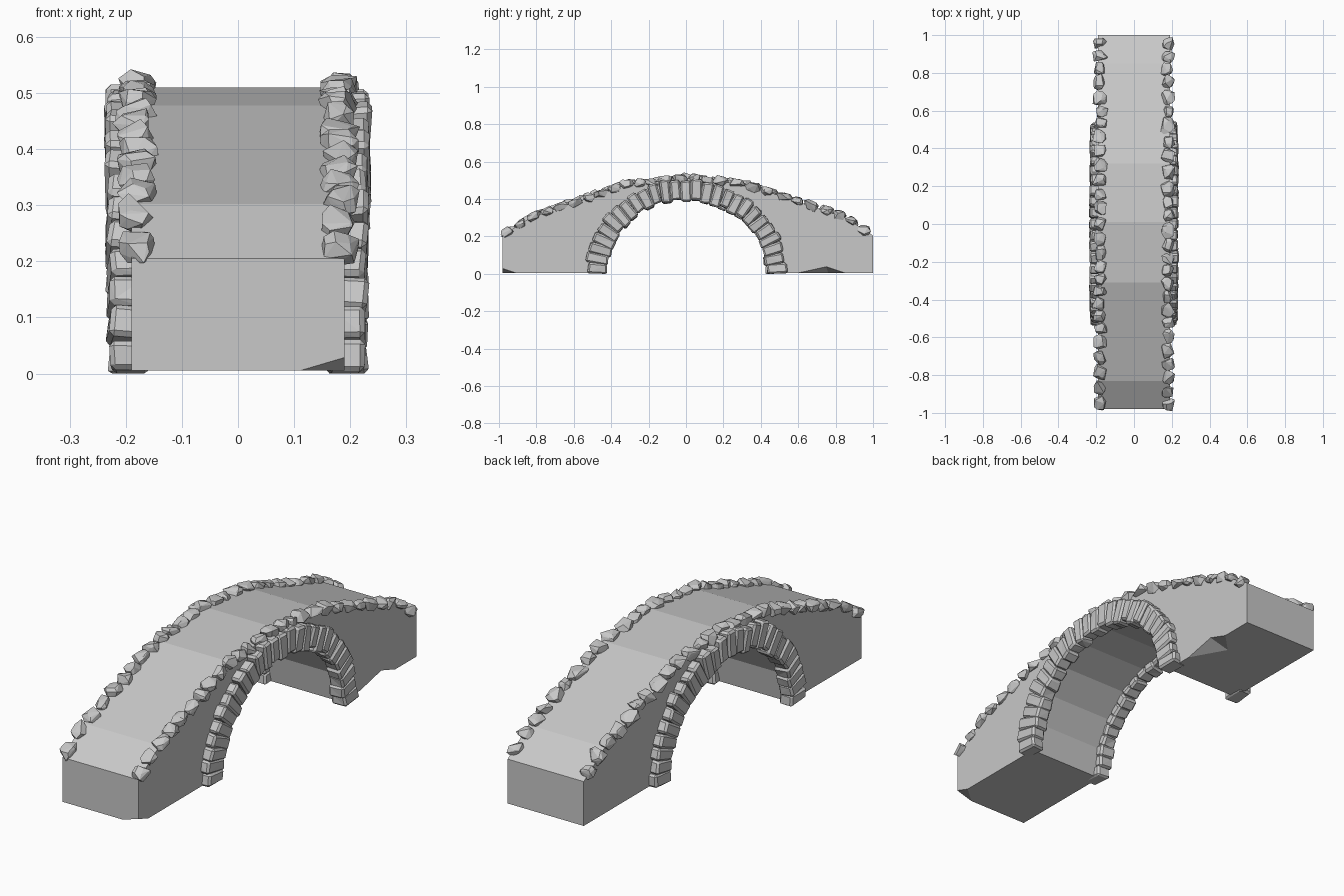
import bpy, bmesh, math, random
from mathutils import Vector, Matrix

random.seed(7)
if "Cube" in bpy.data.objects:
    bpy.data.objects.remove(bpy.data.objects["Cube"])

# One plain stone colour
stone = bpy.data.materials.new("grey_stone")
stone.use_nodes = True
stone.diffuse_color = (0.58, 0.58, 0.58, 1)
stone.node_tree.nodes["Principled BSDF"].inputs["Base Color"].default_value = (0.58, 0.58, 0.58, 1)


def finish(name, bm):
    bmesh.ops.recalc_face_normals(bm, faces=bm.faces)
    mesh = bpy.data.meshes.new(name)
    bm.to_mesh(mesh)
    bm.free()
    mesh.materials.append(stone)
    obj = bpy.data.objects.new(name, mesh)
    bpy.context.collection.objects.link(obj)
    return obj


HALF_WIDTH, BASE = 0.19, 0.005
ROAD = [(-0.98, 0.205), (-0.83, 0.302), (-0.31, 0.478), (0.01, 0.51),
        (0.32, 0.478), (0.85, 0.302), (1.0, 0.205)]


def road_height(y):
    for (y0, z0), (y1, z1) in zip(ROAD, ROAD[1:]):
        if y <= y1:
            break
    return z0 + (z1 - z0) * (y - y0) / (y1 - y0)


# Bridge body: side profile with a faceted arch opening, extruded across x
SEGMENTS = 10
opening = [(0.465 * math.cos(math.pi * i / SEGMENTS),
            BASE + 0.425 * math.sin(math.pi * i / SEGMENTS)) for i in range(SEGMENTS + 1)]
profile = ROAD + [(1.0, BASE)] + opening + [(-0.98, BASE)]
bm = bmesh.new()
side = bm.faces.new([bm.verts.new((-HALF_WIDTH, y, z)) for y, z in profile])
sweep = bmesh.ops.extrude_face_region(bm, geom=[side])
bmesh.ops.translate(bm, vec=(2 * HALF_WIDTH, 0, 0),
                    verts=[v for v in sweep["geom"] if isinstance(v, bmesh.types.BMVert)])
body = finish("bridge_body", bm)


# Chipped lower edges, cut with small wedges
def chip(points):
    bm = bmesh.new()
    for p in points:
        bm.verts.new(p)
    bmesh.ops.convex_hull(bm, input=bm.verts)
    cutter = finish("chip_cutter", bm)
    cutter.hide_render = True
    mod = body.modifiers.new("chip", "BOOLEAN")
    mod.operation, mod.solver, mod.object = "DIFFERENCE", "EXACT", cutter
    bpy.context.view_layer.objects.active = body
    bpy.ops.object.modifier_apply(modifier=mod.name)
    bpy.data.objects.remove(cutter)


chip([(0.11, -0.98, BASE), (0.19, -0.98, 0.028), (0.19, -0.91, BASE),
      (0.11, -1.05, BASE), (0.25, -1.05, 0.07), (0.25, -0.91, BASE),
      (0.11, -1.05, -0.05), (0.25, -1.05, -0.05), (0.25, -0.91, -0.05)])
chip([(0.19, 0.60, BASE), (0.19, 0.75, 0.038), (0.19, 0.85, BASE), (0.10, 0.76, BASE),
      (0.25, 0.60, BASE), (0.25, 0.75, 0.05), (0.25, 0.85, BASE),
      (0.19, 0.60, -0.05), (0.10, 0.76, -0.05), (0.19, 0.85, -0.05),
      (0.25, 0.60, -0.05), (0.25, 0.85, -0.05)])


def place(bm, verts, centre, pitch, scale, twist):
    turn = (Matrix.Rotation(pitch, 4, "X")
            @ Matrix.Rotation(random.uniform(-twist, twist), 4, "Z")
            @ Matrix.Rotation(random.uniform(-twist, twist), 4, "Y"))
    matrix = Matrix.Translation(centre) @ turn @ Matrix.Diagonal((*scale, 1))
    bmesh.ops.transform(bm, matrix=matrix, verts=verts)


def rough_stone(bm, centre, pitch, size):
    """Irregular faceted boulder for the parapet."""
    tmp = bmesh.new()
    bmesh.ops.create_cube(tmp, size=1.72)
    bmesh.ops.bevel(tmp, geom=tmp.edges[:], offset=0.42, segments=1, affect="EDGES")
    points = [v.co + Vector([random.uniform(-0.2, 0.2) for _ in range(3)]) for v in tmp.verts]
    tmp.free()
    verts = [bm.verts.new(p) for p in random.sample(points, 17)]
    hull = bmesh.ops.convex_hull(bm, input=verts)
    inside = [v for v in hull["geom_interior"] if isinstance(v, bmesh.types.BMVert)]
    keep = [v for v in verts if v not in inside]
    bmesh.ops.delete(bm, geom=inside, context="VERTS")
    place(bm, keep, centre, pitch, size, 0.15)


def arch_block(bm, centre, pitch, size):
    """Chamfered, slightly uneven arch block."""
    tmp = bmesh.new()
    bmesh.ops.create_cube(tmp, size=2)
    for v in tmp.verts:
        v.co += Vector([random.uniform(-0.14, 0.1) for _ in range(3)])
    place(tmp, tmp.verts[:], centre, pitch, size, 0.06)
    bmesh.ops.bevel(tmp, geom=tmp.edges[:], offset=0.009, segments=1, affect="EDGES")
    bmesh.ops.triangulate(tmp, faces=[f for f in tmp.faces if len(f.verts) > 3])
    part = bpy.data.meshes.new("block")
    tmp.to_mesh(part)
    tmp.free()
    bm.from_mesh(part)
    bpy.data.meshes.remove(part)


for name, sign in (("left", 1), ("right", -1)):
    # Parapet stones following the road edge
    bm = bmesh.new()
    lengths = [random.uniform(0.8, 1.2) for _ in range(27)]
    unit = 1.98 / sum(lengths)
    y = -0.992
    for length in lengths:
        step = length * unit
        mid = y + step / 2
        slope = math.atan2(road_height(mid + 0.03) - road_height(mid - 0.03), 0.06)
        rough_stone(bm, (sign * random.uniform(0.176, 0.184), mid, road_height(mid) + 0.002),
                    slope + random.uniform(-0.15, 0.15),
                    (random.uniform(0.032, 0.038), step * 0.53, random.uniform(0.023, 0.029)))
        y += step
    finish("parapet_stones_" + name, bm)

    # Ring of blocks around the arch opening
    bm = bmesh.new()
    COUNT = 27
    for i in range(COUNT):
        a = math.pi * (i + 0.5) / COUNT
        spread = random.uniform(-0.008, 0.008)
        centre = (sign * (0.193 + 0.006 * math.sin(a)),
                  (0.484 + spread) * math.cos(a), (0.446 + spread) * math.sin(a) + 0.003)
        normal = math.atan2(math.sin(a) / 0.446, math.cos(a) / 0.484)
        arch_block(bm, centre, normal + random.uniform(-0.08, 0.08) * math.sin(a),
                   (0.035, random.uniform(0.05, 0.06), random.uniform(0.026, 0.029)))
    for v in bm.verts:
        v.co.z = max(v.co.z, 0)
    finish("arch_blocks_" + name, bm)
